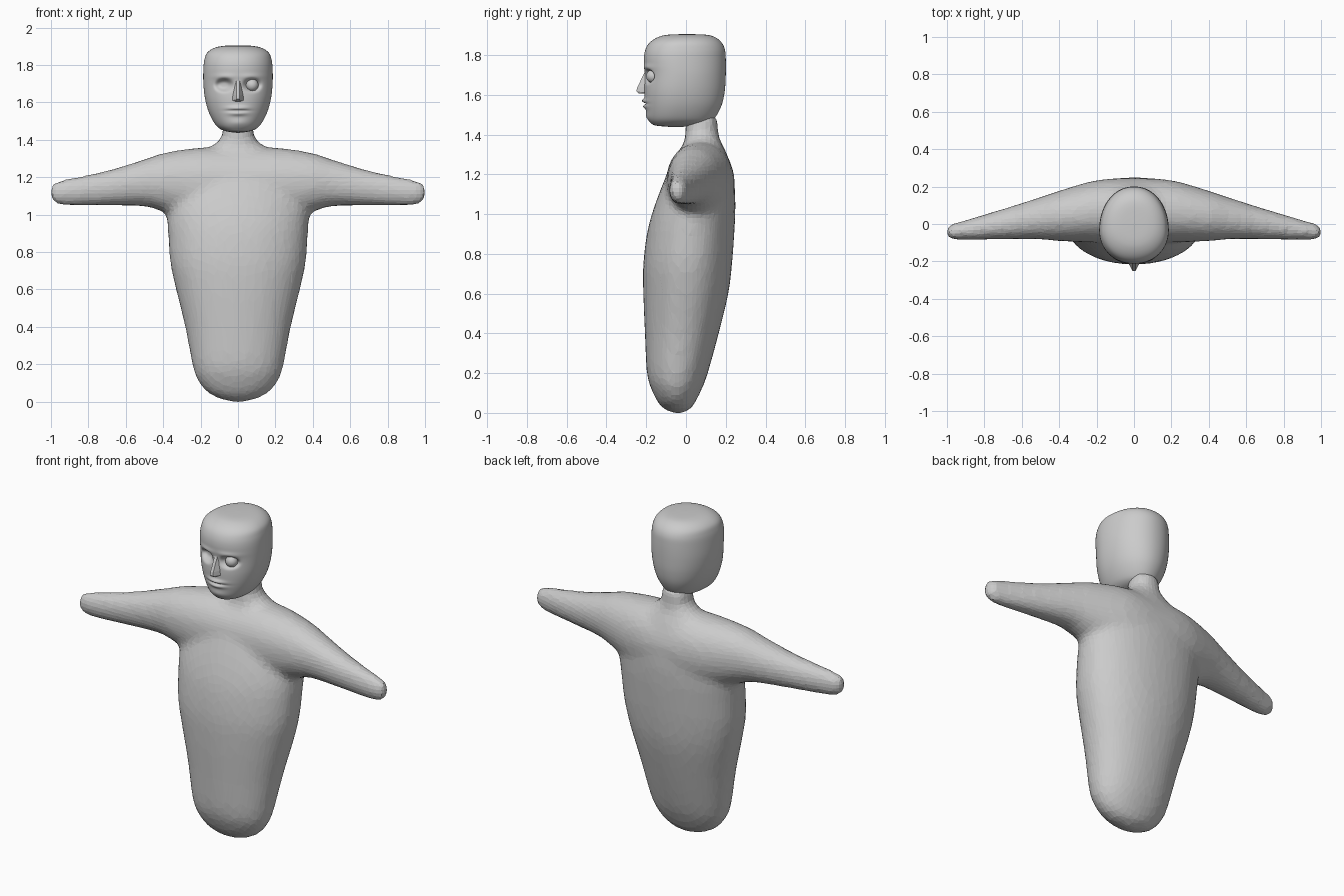
import bpy, bmesh, math

if "Cube" in bpy.data.objects:
    bpy.data.objects.remove(bpy.data.objects["Cube"])

grey = bpy.data.materials.new("plain grey")
grey.diffuse_color = (0.6, 0.6, 0.6, 1)
grey.use_nodes = True
grey.node_tree.nodes["Principled BSDF"].inputs["Base Color"].default_value = grey.diffuse_color


def make_object(name, bm, smooth):
    bmesh.ops.recalc_face_normals(bm, faces=bm.faces)
    for f in bm.faces:
        f.smooth = smooth
    mesh = bpy.data.meshes.new(name)
    bm.to_mesh(mesh)
    bm.free()
    mesh.materials.append(grey)
    ob = bpy.data.objects.new(name, mesh)
    bpy.context.collection.objects.link(ob)
    return ob


def refine(rows, sub):
    """Catmull-Rom interpolation between cross-section rows."""
    out = []
    for i in range(len(rows) - 1):
        p0, p1 = rows[max(i - 1, 0)], rows[i]
        p2, p3 = rows[i + 1], rows[min(i + 2, len(rows) - 1)]
        for k in range(sub):
            t = k / sub
            out.append([0.5 * (2 * b + (c - a) * t + (2 * a - 5 * b + 4 * c - d) * t * t
                               + (3 * b - a - 3 * c + d) * t ** 3)
                        for a, b, c, d in zip(p0, p1, p2, p3)])
    return out + [list(rows[-1])]


def loft(bm, rows, segs, sub, place, split=0.5, power=1.0):
    """Rows are (t, a_min, a_max, b_min, b_max); split sets where the section is widest."""
    rings = []
    for t, a0, a1, b0, b1 in refine(rows, sub):
        ac, bc = (a0 + a1) / 2, b0 + (b1 - b0) * split
        ring = []
        for i in range(segs):
            ang = 2 * math.pi * i / segs
            c, s = math.cos(ang), math.sin(ang)
            u = math.copysign(abs(c) ** power, c) * (a1 - a0) / 2
            v = math.copysign(abs(s) ** power, s) * ((b1 - bc) if s > 0 else (bc - b0))
            ring.append(bm.verts.new(place(t, ac + u, bc + v)))
        rings.append(ring)
    for r, q in zip(rings, rings[1:]):
        for i in range(segs):
            j = (i + 1) % segs
            bm.faces.new((r[i], r[j], q[j], q[i]))
    bm.faces.new(rings[0])
    bm.faces.new(rings[-1])


# Body: torso and neck, (z, half width, front y, back y)
torso = [(-.004, .01, -.05, -.03), (.012, .09, -.10, .015), (.05, .165, -.14, .045),
         (.12, .22, -.175, .08), (.2, .245, -.197, .11), (.4, .283, -.207, .165),
         (.6, .332, -.215, .213), (.75, .364, -.215, .232), (.9, .374, -.197, .243),
         (1.0, .378, -.172, .248), (1.1, .36, -.137, .248), (1.2, .31, -.095, .237),
         (1.3, .23, -.04, .207), (1.36, .15, -.01, .177), (1.41, .09, -.004, .163),
         (1.46, .086, -.004, .162), (1.5, .08, 0, .15)]
bm = bmesh.new()
loft(bm, [(z, -w, w, f, b) for z, w, f, b in torso], 48, 4,
     lambda t, a, b: (a, b, t), power=0.95)

# Arms and shoulders: one span from hand to hand, (x, front y, back y, bottom z, top z)
half = [(0, -.10, .245, .95, 1.36), (.2, -.10, .235, .96, 1.36), (.4, -.092, .178, 1.015, 1.33),
        (.5, -.083, .145, 1.043, 1.297), (.7, -.083, .082, 1.047, 1.237),
        (.9, -.088, .022, 1.047, 1.195), (.975, -.085, .002, 1.058, 1.178),
        (1.008, -.068, -.025, 1.09, 1.15)]
span = [(-r[0],) + r[1:] for r in half[:0:-1]] + half
loft(bm, span, 32, 4, lambda t, a, b: (t, a, b), power=0.95)
body = make_object("body", bm, False)

# Fuse torso and arms into one softly faceted skin
m = body.modifiers.new("fuse", 'REMESH')
m.mode, m.voxel_size = 'VOXEL', 0.022
m = body.modifiers.new("soften", 'SMOOTH')
m.factor, m.iterations = 0.5, 10
m = body.modifiers.new("facet", 'DECIMATE')
m.ratio = 0.3


# Head with modelled face
def bump(x, z, cx, cz, sx, sz, p=1):
    return math.exp(-((((x - cx) / sx) ** 2 + ((z - cz) / sz) ** 2) ** p))


def face_place(z, x, y):
    if y < -0.05:
        ax = abs(x)
        y += 0.034 * bump(ax, z, .075, 1.693, .043, .031, 2)   # eye sockets
        y -= 0.006 * bump(ax, z, .07, 1.738, .06, .014)        # brows
        y -= 0.014 * bump(x, z, 0, 1.569, .05, .011)           # upper lip
        y -= 0.012 * bump(x, z, 0, 1.541, .045, .011)          # lower lip
        y += 0.010 * bump(x, z, 0, 1.555, .05, .005)           # mouth line
        y -= 0.006 * bump(x, z, 0, 1.49, .05, .02)             # chin
    return (x, y, z)


skull = [(1.437, .005, -.06, -.04), (1.445, .06, -.15, .05), (1.46, .098, -.178, .12),
         (1.49, .127, -.194, .15), (1.55, .157, -.205, .18), (1.62, .176, -.21, .195),
         (1.70, .185, -.207, .2), (1.78, .185, -.212, .2), (1.83, .179, -.203, .195),
         (1.865, .165, -.18, .177), (1.89, .13, -.14, .145), (1.902, .08, -.09, .10),
         (1.905, .005, 0, .01)]
bm = bmesh.new()
loft(bm, [(z, -w, w, f, b) for z, w, f, b in skull], 128, 12, face_place,
     split=0.43, power=0.96)
make_object("head", bm, True)

# Nose: hull of a few mirrored points
bm = bmesh.new()
for x, y, z in [(.009, -.2, 1.73), (.009, -.25, 1.617), (.009, -.245, 1.637),
                (.033, -.203, 1.612), (.03, -.203, 1.64), (.01, -.235, 1.605),
                (.02, -.17, 1.70), (.03, -.17, 1.61)]:
    for s in (-1, 1):
        bm.verts.new((s * x, y, z))
res = bmesh.ops.convex_hull(bm, input=bm.verts)
make_object("nose", bm, False)

# Single eyeball, in the socket on the +x side
bm = bmesh.new()
bmesh.ops.create_uvsphere(bm, u_segments=32, v_segments=16, radius=0.034)
for v in bm.verts:
    v.co.x += .075
    v.co.y -= .166
    v.co.z += 1.693
make_object("eyeball", bm, True)
